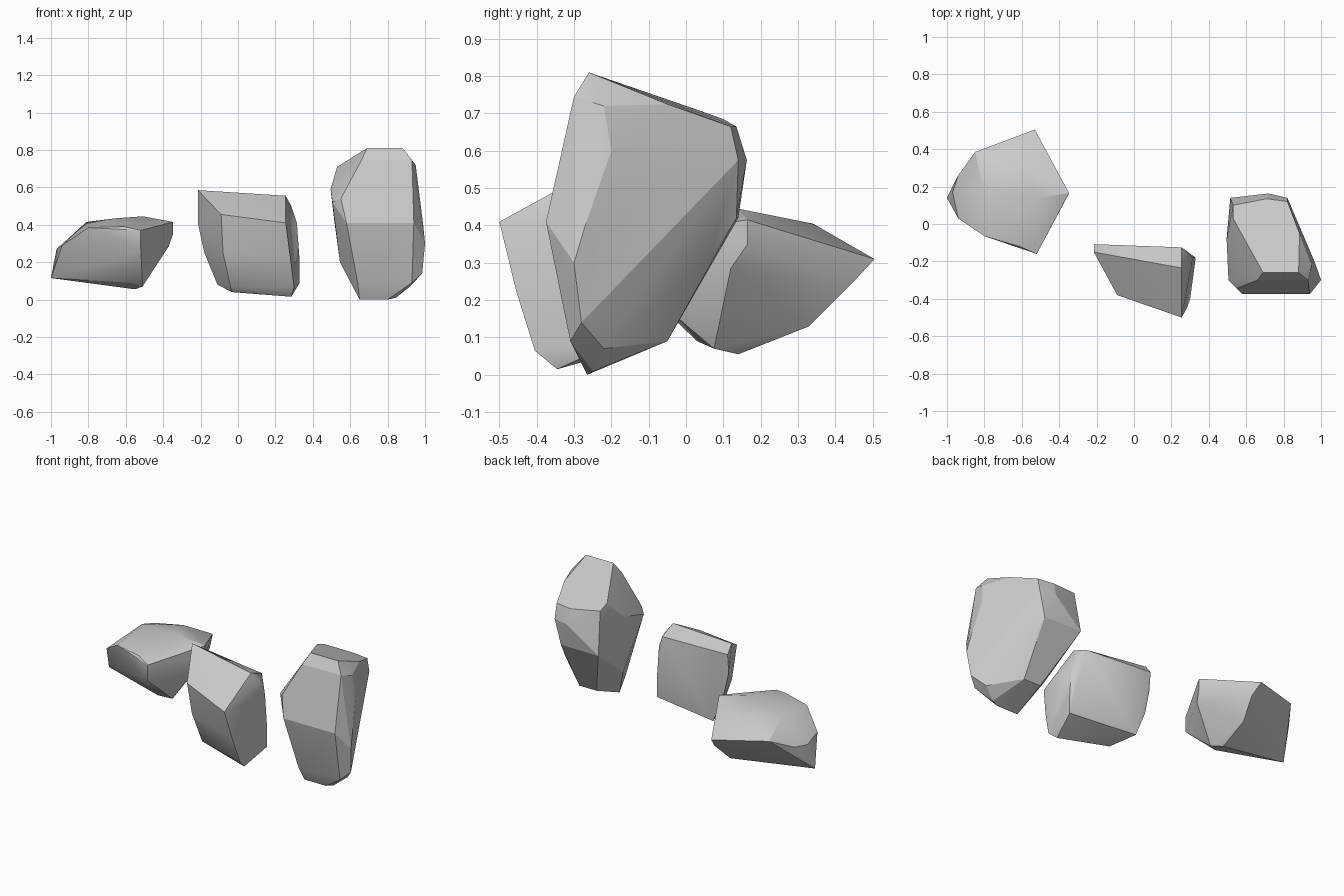
import bpy, bmesh, math


def rock(name, corners, smooth=25):
    """Chiselled boulder: convex hull of a few corner points, near-flat facets merged."""
    bm = bmesh.new()
    for c in corners:
        bm.verts.new(c)
    bmesh.ops.convex_hull(bm, input=bm.verts)
    loose = [v for v in bm.verts if not v.link_faces]
    bmesh.ops.delete(bm, geom=loose, context='VERTS')
    bmesh.ops.dissolve_limit(bm, angle_limit=math.radians(2),
                             verts=bm.verts, edges=bm.edges)
    bmesh.ops.recalc_face_normals(bm, faces=bm.faces)
    me = bpy.data.meshes.new(name)
    bm.to_mesh(me)
    bm.free()
    ob = bpy.data.objects.new(name, me)
    bpy.context.collection.objects.link(ob)
    bpy.ops.object.select_all(action='DESELECT')
    ob.select_set(True)
    bpy.context.view_layer.objects.active = ob
    bpy.ops.object.shade_smooth_by_angle(angle=math.radians(smooth))
    return ob


# low domed rock on the left
rock("low_rock", [
    (-1, .14, .115), (-.97, .17, .27), (-.94, .03, .29), (-.94, .26, .28),
    (-.80, -.065, .385), (-.61, -.12, .39), (-.52, -.16, .37), (-.52, -.16, .27),
    (-.81, .20, .415), (-.85, .385, .34), (-.53, .505, .31), (-.51, .14, .445),
    (-.65, .15, .435), (-.62, .34, .405), (-.347, .165, .415), (-.347, .165, .35),
    (-.37, .12, .285), (-.51, .075, .07), (-.55, .14, .055), (-.54, .33, .13),
    (-.51, .445, .245), (-.58, .03, .09),
], smooth=29)

# slanted block in the middle
rock("middle_rock", [
    # sloping roof and back edge
    (-.215, -.15, .585), (.255, -.235, .555), (-.09, -.38, .455), (.255, -.5, .41),
    (-.215, -.108, .53), (.255, -.125, .512), (.285, -.19, .5),
    # right side
    (.315, -.18, .41), (.33, -.18, .2), (.33, -.18, .09),
    # curved front
    (.28, -.455, .225), (.30, -.405, .065), (.285, -.345, .015),
    (-.08, -.345, .25), (-.04, -.30, .07), (-.035, -.26, .04),
    # left side
    (-.215, -.12, .41), (-.18, -.115, .25), (-.11, -.115, .08),
], smooth=32)

# tall upright boulder on the right
rock("tall_rock", [
    # slanted top
    (.69, -.26, .81), (.88, -.26, .81), (.53, .03, .71), (.53, .10, .685),
    (.71, .135, .665), (.82, .12, .665), (.885, -.05, .725),
    # front, creased at two heights
    (.93, -.3, .745), (.66, -.3, .745), (.55, -.345, .54), (.58, -.375, .41),
    (.94, -.375, .41), (.64, -.31, .09), (.93, -.31, .09), (.65, -.265, 0),
    (.80, -.265, 0), (.845, -.25, .01),
    # right side
    (.95, -.22, .72), (.965, -.2, .6), (.99, -.27, .4), (1, -.3, .3), (.985, -.28, .14),
    (.92, -.22, .07),
    # left side
    (.495, -.08, .59), (.505, -.3, .52), (.525, -.1, .37),
    (.545, -.15, .2), (.585, -.15, .15),
    # back
    (.515, .14, .42), (.72, .163, .575), (.82, .14, .575), (.78, .135, .42),
    (.64, .06, .31), (.80, .06, .31), (.66, -.05, .09), (.78, -.05, .09),
], smooth=16)
